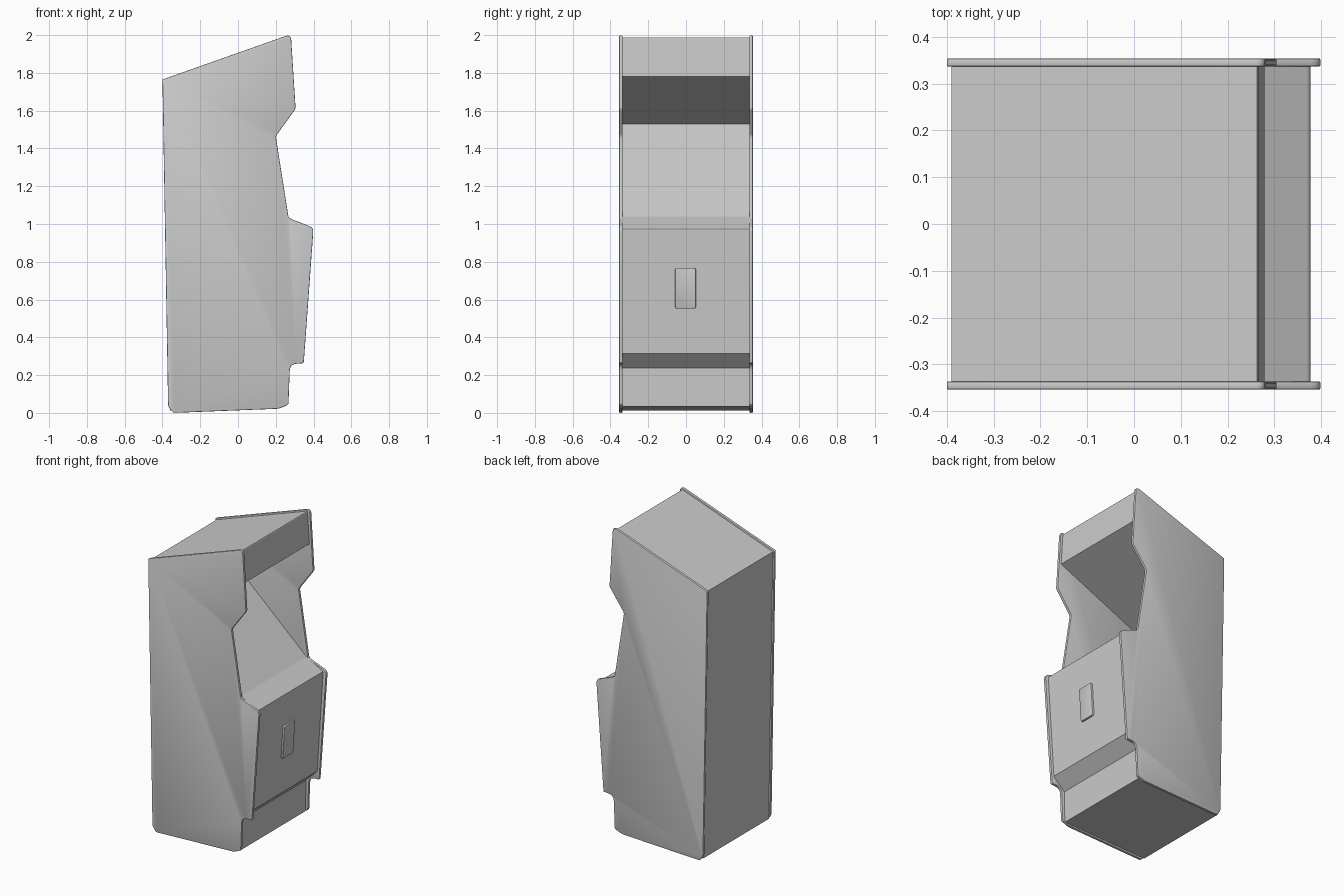
import bpy, bmesh
from mathutils import Vector

if "Cube" in bpy.data.objects:
    bpy.data.objects.remove(bpy.data.objects["Cube"])


def rounded(points, steps=4):
    """Round the corners of an (x, z, radius) outline."""
    out, n = [], len(points)
    for i, (x, z, r) in enumerate(points):
        p = Vector((x, z))
        if r == 0:
            out.append(p)
            continue
        a = (Vector(points[i - 1][:2]) - p).normalized() * r
        b = (Vector(points[(i + 1) % n][:2]) - p).normalized() * r
        for k in range(steps + 1):
            t = k / steps
            out.append(p + a * (1 - t) ** 2 + b * t ** 2)
    return out


def prism(name, outline, y0, y1, bevel=0.0):
    """Extrude an x-z outline along y."""
    bm = bmesh.new()
    face = bm.faces.new([bm.verts.new((p[0], y0, p[1])) for p in outline])
    ext = bmesh.ops.extrude_face_region(bm, geom=[face])
    verts = [g for g in ext["geom"] if isinstance(g, bmesh.types.BMVert)]
    bmesh.ops.translate(bm, verts=verts, vec=(0, y1 - y0, 0))
    bmesh.ops.recalc_face_normals(bm, faces=bm.faces)
    if bevel:
        rims = [e for e in bm.edges
                if abs(e.verts[0].co.y - e.verts[1].co.y) < 1e-6]
        bmesh.ops.bevel(bm, geom=rims, offset=bevel, segments=2,
                        profile=0.5, affect='EDGES')
    me = bpy.data.meshes.new(name)
    bm.to_mesh(me)
    bm.free()
    ob = bpy.data.objects.new(name, me)
    bpy.context.collection.objects.link(ob)
    return ob


def smooth(ob):
    bpy.ops.object.select_all(action='DESELECT')
    ob.select_set(True)
    bpy.context.view_layer.objects.active = ob
    bpy.ops.object.shade_smooth_by_angle(angle=0.6)


# Side panels with rounded rims
side = rounded([
    (-0.40, 1.765, 0.006), (0.28, 2.005, 0.03), (0.305, 1.61, 0.012),
    (0.20, 1.465, 0.015), (0.268, 1.032, 0.015), (0.40, 0.98, 0.022),
    (0.348, 0.263, 0.008), (0.275, 0.258, 0.035), (0.267, 0.043, 0.012),
    (0.215, 0.022, 0.015), (-0.345, 0.0, 0.015), (-0.37, 0.035, 0.012)])
for label, s in (("left", 1), ("right", -1)):
    smooth(prism(f"side_panel_{label}", side, s * 0.336, s * 0.354, 0.004))

# Cabinet body: top, marquee, hood, screen, control deck, front, kick plate
body = rounded([
    (-0.39, 1.758, 0), (0.265, 1.99, 0.008), (0.279, 1.78, 0),
    (-0.28, 1.53, 0), (0.258, 1.04, 0.006), (0.378, 0.975, 0.008),
    (0.335, 0.315, 0), (0.255, 0.237, 0), (0.25, 0.033, 0),
    (-0.36, 0.012, 0)], 2)
prism("cabinet_body", body, -0.337, 0.337)


# Coin door, leaning with the front panel
def front_x(z):
    return 0.335 + (z - 0.315) * (0.378 - 0.335) / 0.66


bm = bmesh.new()
bmesh.ops.create_cube(bm, size=1)
for v in bm.verts:
    z = 0.66 + v.co.z * 0.216
    v.co = (front_x(z) + v.co.x * 0.024, v.co.y * 0.11 - 0.003, z)
corners = [e for e in bm.edges
           if abs(e.verts[0].co.x - e.verts[1].co.x) > 0.02
           and abs(e.verts[0].co.z - e.verts[1].co.z) < 1e-4]
bmesh.ops.bevel(bm, geom=corners, offset=0.01, segments=3, profile=0.5,
                affect='EDGES')
front = max(bm.faces, key=lambda f: f.calc_center_median().x)
bmesh.ops.bevel(bm, geom=list(front.edges), offset=0.004, segments=2,
                profile=0.5, affect='EDGES')
me = bpy.data.meshes.new("coin_door")
bm.to_mesh(me)
bm.free()
door = bpy.data.objects.new("coin_door", me)
bpy.context.collection.objects.link(door)
smooth(door)
